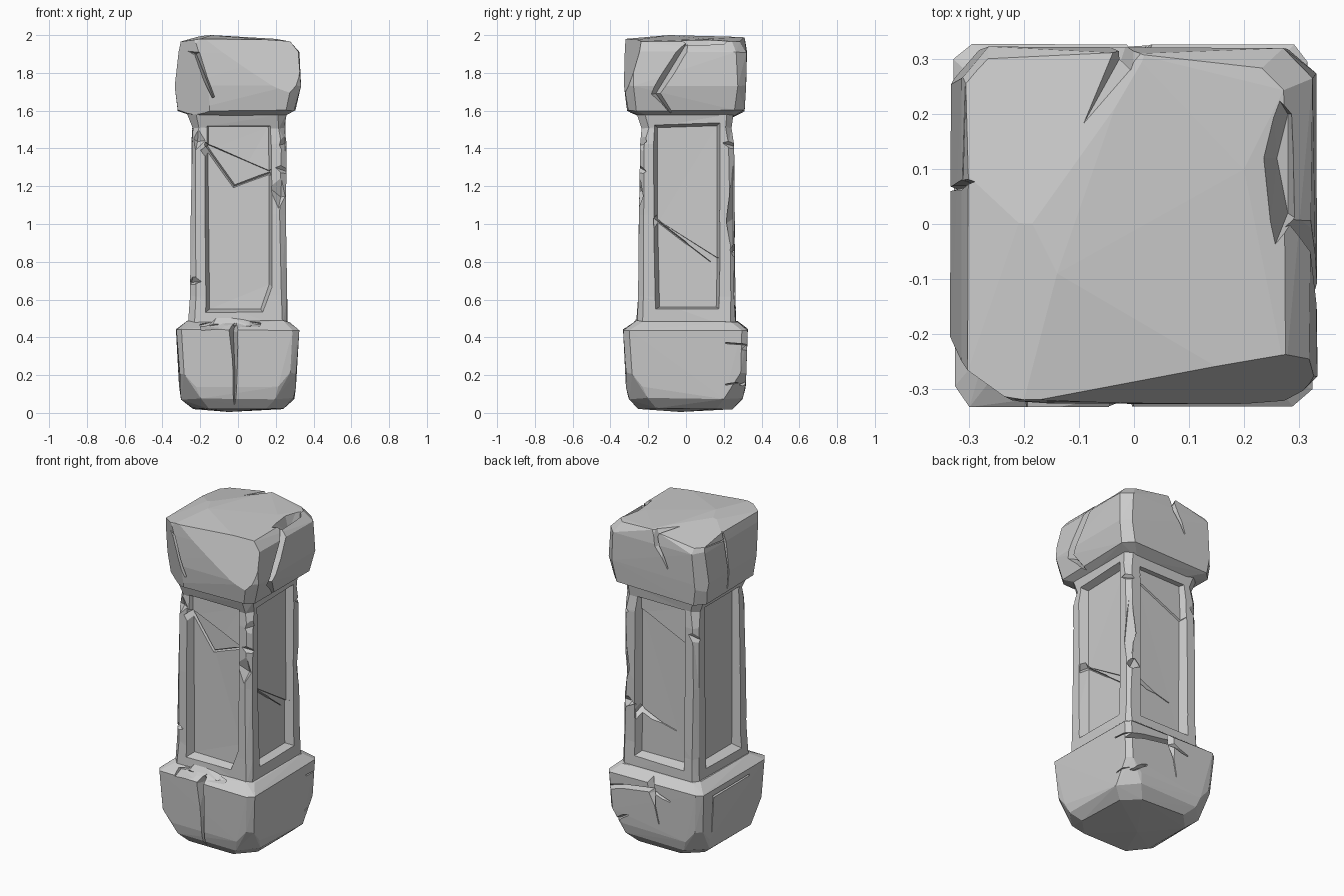
import bpy, bmesh, random
from math import pi
from mathutils import Vector, Matrix

if "Cube" in bpy.data.objects:
    bpy.data.objects.remove(bpy.data.objects["Cube"])

random.seed(4)
FRONT, RIGHT, BACK, LEFT = range(4)


def face_pt(face, u, z, d):
    """Point on a side: u to the viewer's right, d outwards."""
    return Matrix.Rotation(face * pi / 2, 3, 'Z') @ Vector((u, -d, z))


def ring(x0, x1, y0, y1, c, z, j=0.005):
    """Square outline with clipped, slightly worn corners."""
    pts = [(x0 + c, y0), (x1 - c, y0), (x1, y0 + c), (x1, y1 - c),
           (x1 - c, y1), (x0 + c, y1), (x0, y1 - c), (x0, y0 + c)]
    r = lambda: random.uniform(-j, j)
    return [Vector((x + r(), y + r(), z + r())) for x, y in pts]


def make(name, bm):
    bmesh.ops.recalc_face_normals(bm, faces=bm.faces)
    me = bpy.data.meshes.new(name)
    bm.to_mesh(me)
    bm.free()
    ob = bpy.data.objects.new(name, me)
    bpy.context.collection.objects.link(ob)
    return ob


def hull(name, pts, slices=()):
    """Convex stone, with corners knocked off by three-point planes."""
    bm = bmesh.new()
    for p in pts:
        bm.verts.new(p)
    bmesh.ops.convex_hull(bm, input=bm.verts)
    mid = sum((Vector(p) for p in pts), Vector()) / len(pts)
    for a, b, c in slices:
        a, b, c = Vector(a), Vector(b), Vector(c)
        n = (b - a).cross(c - a).normalized()
        if n.dot(mid - a) > 0:
            n = -n
        bmesh.ops.bisect_plane(bm, geom=bm.verts[:] + bm.edges[:] + bm.faces[:],
                               plane_co=a, plane_no=n, clear_outer=True)
        bmesh.ops.holes_fill(bm, edges=[e for e in bm.edges if e.is_boundary], sides=0)
    loose = [v for v in bm.verts if not v.link_faces]
    bmesh.ops.delete(bm, geom=loose, context='VERTS')
    return make(name, bm)


def loft(name, rings):
    bm = bmesh.new()
    rows = [[bm.verts.new(p) for p in r] for r in rings]
    n = len(rows[0])
    for a, b in zip(rows, rows[1:]):
        for i in range(n):
            k = (i + 1) % n
            bm.faces.new((a[i], a[k], b[k], b[i]))
    for end in (rows[0], rows[-1]):
        bm.faces.new(end)
    bmesh.ops.triangulate(bm, faces=bm.faces)
    return make(name, bm)


def carve(ob, cutter):
    mod = ob.modifiers.new("carve", 'BOOLEAN')
    mod.operation, mod.solver, mod.object = 'DIFFERENCE', 'EXACT', cutter
    dg = bpy.context.evaluated_depsgraph_get()
    me = bpy.data.meshes.new_from_object(ob.evaluated_get(dg))
    ob.modifiers.clear()
    ob.data = me
    bpy.data.objects.remove(cutter)


def crack(ob, face, path, d, depth=0.04):
    """V-shaped groove along (u, z, width) points on a side."""
    secs = []
    for i, (u, z, w) in enumerate(path):
        a, b = path[max(i - 1, 0)], path[min(i + 1, len(path) - 1)]
        t = Vector((b[0] - a[0], b[1] - a[1])).normalized()
        s = w * 0.5 * (depth + 0.04) / depth
        secs.append([face_pt(face, u - t.y * s, z + t.x * s, d + 0.04),
                     face_pt(face, u + t.y * s, z - t.x * s, d + 0.04),
                     face_pt(face, u, z, d - depth)])
    carve(ob, loft("cutter", secs))


def panel(ob, face, floor):
    """Sunken panel: (u, z, d) floor corners, walls flaring outwards."""
    cu = sum(p[0] for p in floor) / len(floor)
    cz = sum(p[1] for p in floor) / len(floor)
    pts = [face_pt(face, *p) for p in floor]
    pts += [face_pt(face, u + (u - cu) * 0.22, z + (z - cz) * 0.08, 0.30) for u, z, d in floor]
    carve(ob, hull("cutter", pts))


def chip(ob, face, u, z, d, su, sz, sd):
    """Small irregular bite out of an edge."""
    pts = [face_pt(face, u + a * su, z + b * sz, d + c * sd)
           for a, b, c in [(-1, .3, 0), (1, -.2, 0), (.2, 1, 0), (-.1, -1, 0), (0, .4, 1), (.1, -.3, -1)]]
    carve(ob, hull("cutter", pts))


# Base block
base = hull("base_block",
            ring(-.24, .24, -.25, .25, .09, .022) + [Vector((-.05, -.03, .005))]
            + ring(-.30, .295, -.30, .30, .10, .075)
            + ring(-.308, .302, -.318, .312, .09, .14)
            + ring(-.312, .305, -.32, .315, .03, .21)
            + ring(-.325, .32, -.33, .33, .03, .44)
            + ring(-.27, .27, -.26, .27, .03, .485))
crack(base, FRONT, [(.0, .52, .05), (-.025, .43, .035), (-.015, .2, .02), (-.02, .0, .02)], .32, .05)
crack(base, FRONT, [(-.2, .46, .03), (-.05, .50, .06), (.12, .47, .02)], .30, .05)
crack(base, BACK, [(-.02, .50, .06), (.0, .38, .05), (.04, .2, .008)], .33)
crack(base, BACK, [(-.33, .33, .04), (-.2, .37, .03), (.0, .4, .03), (.12, .36, .008)], .33)
crack(base, BACK, [(-.34, .15, .03), (-.25, .15, .03), (-.17, .2, .008)], .32)
crack(base, RIGHT, [(.34, .36, .03), (.21, .37, .008)], .32)
crack(base, RIGHT, [(.34, .17, .05), (.21, .15, .008)], .31)
crack(base, LEFT, [(-.2, .18, .01), (-.2, .4, .015), (.15, .4, .01)], .325, .02)

# Shaft with four sunken panels
shaft = loft("shaft", [ring(-.262, .262, -.262, .262, .03, .45),
                       ring(-.252, .258, -.255, .258, .025, .62),
                       ring(-.25, .25, -.25, .255, .025, 1.05),
                       ring(-.247, .255, -.242, .252, .025, 1.42),
                       ring(-.24, .248, -.235, .24, .035, 1.51),
                       ring(-.265, .255, -.255, .255, .04, 1.58)])
panel(shaft, FRONT, [(-.16, 1.42, .20), (-.02, 1.22, .20), (.165, 1.28, .205), (.165, .68, .205),
                     (.12, .55, .21), (-.15, .55, .205)])
panel(shaft, FRONT, [(-.155, 1.515, .215), (.16, 1.515, .205), (.165, 1.24, .215),
                     (-.02, 1.2, .215), (-.155, 1.39, .215)])
panel(shaft, RIGHT, [(-.15, 1.51, .205), (.165, 1.52, .205), (.165, .79, .21), (.12, .79, .215), (-.15, 1.0, .205)])
panel(shaft, RIGHT, [(-.15, 1.02, .20), (.13, .81, .20), (.165, .82, .20), (.16, .56, .205), (-.14, .56, .21)])
panel(shaft, BACK, [(-.15, 1.43, .205), (.155, 1.29, .205), (.15, .56, .205), (-.15, .56, .21)])
panel(shaft, BACK, [(-.15, 1.51, .215), (.15, 1.51, .21), (.155, 1.28, .215), (-.15, 1.41, .215)])
panel(shaft, LEFT, [(-.155, 1.51, .205), (.155, 1.51, .205), (.15, .56, .205), (-.15, .56, .205)])
crack(shaft, FRONT, [(-.17, 1.41, .03), (-.02, 1.2, .03), (.17, 1.27, .015)], .21, .025)
crack(shaft, RIGHT, [(-.17, 1.03, .03), (.0, .9, .02), (.13, .8, .006)], .21, .02)
crack(shaft, BACK, [(-.17, .82, .05), (-.08, .78, .03), (.08, .74, .006)], .21, .03)
# Bites along the corner posts
for f, u, z, s in [(FRONT, .25, 1.29, .04), (FRONT, .22, 1.17, .09), (FRONT, -.25, .70, .03),
                   (FRONT, -.22, 1.46, .08), (RIGHT, .25, 1.42, .03), (BACK, .25, 1.36, .06),
                   (BACK, -.22, .86, .04), (RIGHT, -.26, 1.45, .12), (BACK, -.25, 1.08, .26)]:
    chip(shaft, f, u, z, .25, .06, s, .04)
# Spalled ledge at the foot of the front
ledge = hull("front_rubble", ring(-.17, .10, -.29, -.2, .03, .46, .012)
             + [Vector(p) for p in [(-.1, -.24, .53), (-.03, -.21, .55), (.06, -.21, .53)]])

# Capital block
cap = hull("capital_block",
           ring(-.2, .22, -.22, .23, .05, 1.56)
           + ring(-.315, .30, -.31, .31, .05, 1.60)
           + ring(-.337, .33, -.33, .322, .05, 1.73)
           + ring(-.318, .322, -.322, .318, .05, 1.91)
           + ring(-.305, .275, -.31, .28, .04, 1.965)
           + [Vector(p) for p in [(-.14, -.09, 2.0), (-.2, .03, 1.995), (-.2, -.32, 1.98),
                                  (0, .31, 1.99), (.2, .1, 1.98)]],
           [((-.2, -.325, 1.98), (.28, -.245, 1.94), (.28, -.325, 1.68)),
            ((-.2, -.33, 1.92), (-.13, -.335, 1.66), (-.335, -.2, 1.7)),
            ((0, .31, 1.985), (-.2, .03, 1.99), (-.31, .2, 1.95)),
            ((-.33, .26, 1.7), (-.275, .325, 1.7), (-.29, .29, 1.96))])
crack(cap, RIGHT, [(.03, 2.0, .07), (-.08, 1.82, .05), (-.16, 1.69, .05), (-.06, 1.56, .02)], .325, .05)
crack(cap, LEFT, [(-.08, 2.0, .05), (-.07, 1.9, .03), (-.06, 1.62, .008)], .33)
crack(cap, LEFT, [(-.07, 1.92, .02), (-.25, 1.94, .01)], .325, .03)
crack(cap, BACK, [(.0, 2.01, .06), (.03, 1.9, .03), (.1, 1.78, .006)], .32)
crack(cap, FRONT, [(-.28, 1.92, .02), (-.22, 1.9, .03), (-.13, 1.67, .012)], .315, .03)
# Broken top edge on the right, and chip at the back
carve(cap, hull("cutter", [Vector(p) for p in [
    (.24, -.08, 2.03), (.22, .12, 2.03), (.25, .25, 2.03), (.30, .2, 2.03), (.31, .0, 2.03),
    (.26, .12, 1.89), (.28, .02, 1.89), (.28, .2, 1.91)]]))
carve(cap, hull("cutter", [Vector(p) for p in [
    (.0, .34, 2.03), (-.11, .15, 2.0), (.0, .25, 2.03), (-.05, .34, 2.03), (-.01, .33, 1.93)]]))
